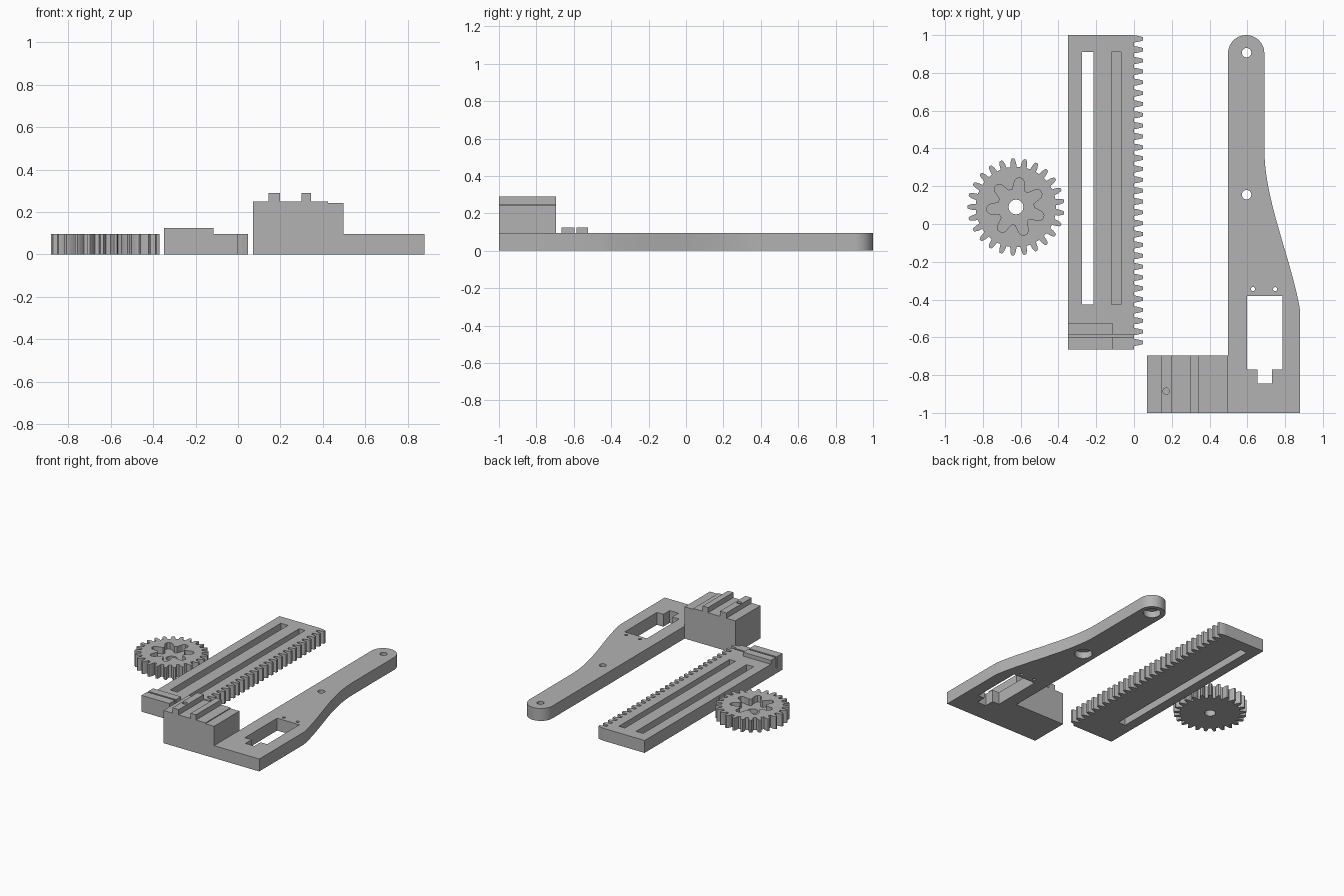
import bpy, bmesh, math
from mathutils import Vector
from mathutils.geometry import interpolate_bezier

if "Cube" in bpy.data.objects:
    bpy.data.objects.remove(bpy.data.objects["Cube"])

grey = bpy.data.materials.new("plain grey")
grey.diffuse_color = (0.45, 0.45, 0.45, 1)
grey.use_nodes = True
grey.node_tree.nodes["Principled BSDF"].inputs["Base Color"].default_value = grey.diffuse_color


def prism(name, pts, z0, z1):
    """Extrude a closed outline from z0 to z1."""
    bm = bmesh.new()
    face = bm.faces.new([bm.verts.new((x, y, z0)) for x, y in pts])
    ext = bmesh.ops.extrude_face_region(bm, geom=[face])
    for v in ext["geom"]:
        if isinstance(v, bmesh.types.BMVert):
            v.co.z = z1
    bmesh.ops.recalc_face_normals(bm, faces=bm.faces)
    me = bpy.data.meshes.new(name)
    bm.to_mesh(me)
    bm.free()
    ob = bpy.data.objects.new(name, me)
    bpy.context.collection.objects.link(ob)
    me.materials.append(grey)
    return ob


def rect(x0, x1, y0, y1):
    return [(x0, y0), (x1, y0), (x1, y1), (x0, y1)]


def arc(cx, cy, r, a0=0, a1=360, n=32):
    """Arc points; the end point is left out for a full circle."""
    k = n if a1 - a0 == 360 else n + 1
    return [(cx + r * math.cos(math.radians(a0 + (a1 - a0) * i / n)),
             cy + r * math.sin(math.radians(a0 + (a1 - a0) * i / n))) for i in range(k)]


def boolean(ob, pts, z0, z1, op="DIFFERENCE"):
    """Cut or join a prism and drop the helper."""
    tool = prism("helper", pts, z0, z1)
    tool.hide_render = True
    mod = ob.modifiers.new("boolean", "BOOLEAN")
    mod.operation, mod.solver, mod.object = op, "EXACT", tool
    bpy.context.view_layer.objects.active = ob
    bpy.ops.object.modifier_apply(modifier=mod.name)
    bpy.data.objects.remove(tool, do_unlink=True)


def smooth(ob):
    bpy.ops.object.select_all(action="DESELECT")
    ob.select_set(True)
    bpy.context.view_layer.objects.active = ob
    bpy.ops.object.shade_smooth_by_angle(angle=math.radians(25))


T = 0.095  # common plate thickness

# Pinion gear: toothed outline, star-shaped pocket, centre bore
GX, GY, TEETH = -0.625, 0.09, 25
outline = []
step = 2 * math.pi / TEETH
for i in range(TEETH):
    a = math.radians(93.5) + i * step
    for r, f in ((0.213, -0.31), (0.235, -0.25), (0.25, -0.17), (0.257, -0.10),
                 (0.257, 0.10), (0.25, 0.17), (0.235, 0.25), (0.213, 0.31)):
        outline.append((GX + r * math.cos(a + f * step), GY + r * math.sin(a + f * step)))
gear = prism("pinion_gear", outline, 0, T)
star = []
for i in range(7):
    a = math.radians(82 + i * 360 / 7)
    for r, d in ((0.095, -20), (0.142, -10), (0.155, -4), (0.155, 4), (0.142, 10), (0.095, 20)):
        star.append((GX + r * math.cos(a + math.radians(d)),
                     GY + r * math.sin(a + math.radians(d))))
boolean(gear, star, 0.045, T + 0.05)
boolean(gear, arc(GX, GY, 0.039), -0.05, T + 0.05)
smooth(gear)

# Rack: plate with teeth along the right edge
N, PITCH = 29, 0.0574
edge = []
for i in range(N):
    y = -0.627 + i * PITCH
    edge += [(0, y - 0.019), (0.02, y - 0.016), (0.048, y - 0.009),
             (0.048, y + 0.009), (0.02, y + 0.016), (0, y + 0.019)]
rack = prism("rack", [(-0.35, -0.665), (0, -0.665)] + edge + [(0, 1), (-0.35, 1)], 0, T)
# raised pad at the front end
boolean(rack, rect(-0.35, -0.115, -0.665, -0.525), 0.05, 0.125, "UNION")
# through slot, blind slot and thin cross groove
boolean(rack, rect(-0.275, -0.215, -0.425, 0.91), -0.05, 0.2)
boolean(rack, rect(-0.12, -0.07, -0.425, 0.91), 0.045, 0.2)
boolean(rack, rect(-0.4, 0.0, -0.597, -0.585), 0.04, 0.2)

# Arm: round-ended lever that widens toward the front
side = interpolate_bezier(Vector((0.88, -0.46, 0)), Vector((0.83, -0.17, 0)),
                          Vector((0.69, 0.12, 0)), Vector((0.69, 0.40, 0)), 20)
profile = [(0.07, -1), (0.88, -1)] + [(p.x, p.y) for p in side]
profile += arc(0.594, 0.904, 0.096, 0, 180, 24)
profile += [(0.498, -0.695), (0.07, -0.695)]
arm = prism("lever_arm", profile, 0, T)
# stepped block with two ridges on the side foot
for x0, x1, top in ((0.07, 0.498, 0.243), (0.07, 0.425, 0.25),
                    (0.145, 0.198, 0.29), (0.30, 0.345, 0.29)):
    boolean(arm, rect(x0, x1, -1, -0.695), 0.05, top, "UNION")
# motor window with cable notch
boolean(arm, [(0.597, -0.38), (0.597, -0.77), (0.655, -0.77), (0.655, -0.845), (0.73, -0.845),
              (0.73, -0.77), (0.785, -0.77), (0.785, -0.38)], -0.05, 0.2)
# pivot holes, counterbored from below
for y in (0.907, 0.155):
    boolean(arm, arc(0.596, y, 0.025), -0.05, 0.2)
    boolean(arm, arc(0.596, y, 0.062), -0.05, 0.05)
# screw holes
for x in (0.63, 0.747):
    boolean(arm, arc(x, -0.345, 0.011, n=16), -0.05, 0.2)
boolean(arm, arc(0.17, -0.885, 0.017, n=16), 0.12, 0.4)
smooth(arm)
